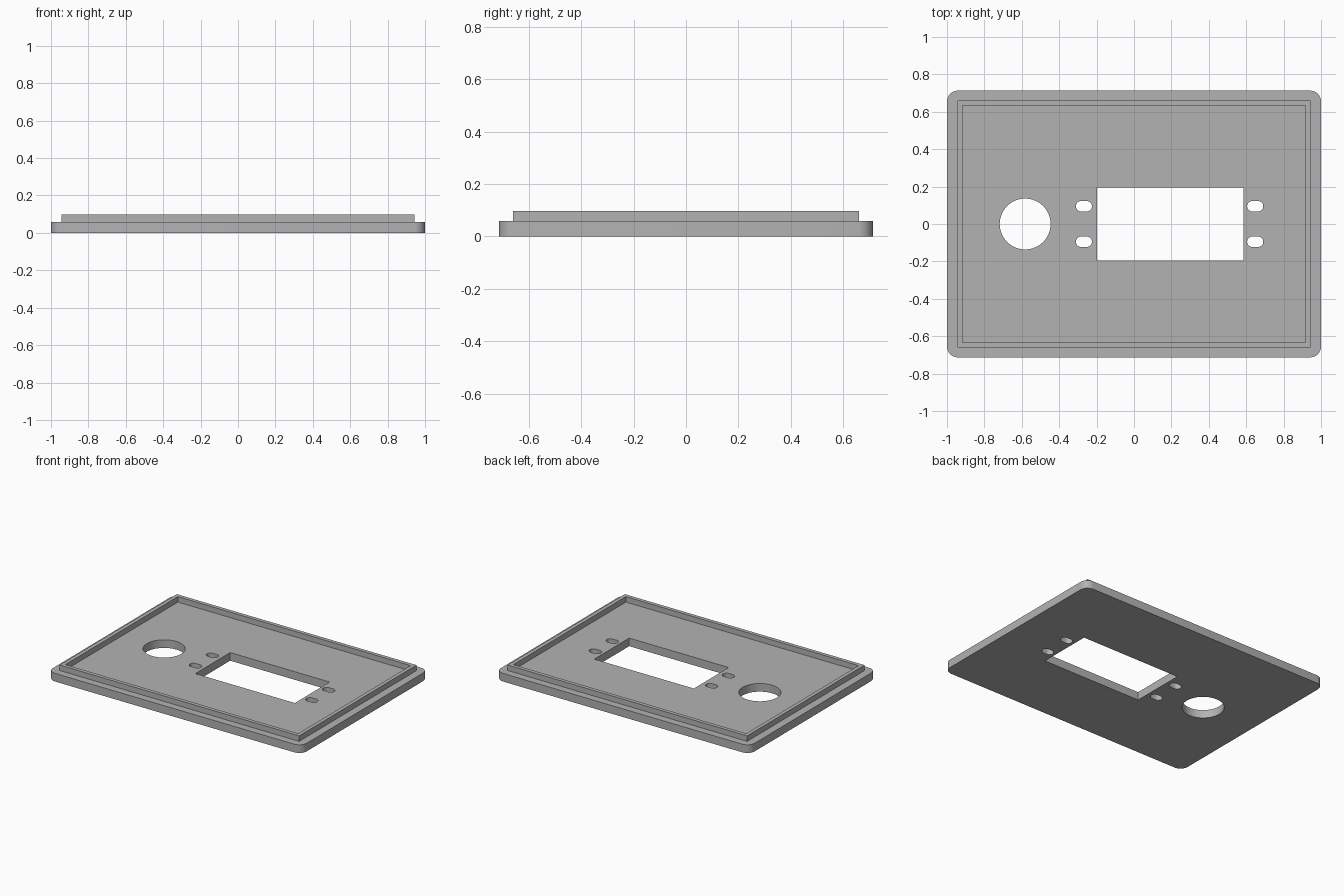
import bpy
import bmesh
from math import cos, sin, pi
from mathutils import Vector

cube = bpy.data.objects.get("Cube")
if cube:
    bpy.data.objects.remove(cube, do_unlink=True)

PLATE_TOP = 0.058
LIP_TOP = 0.097

grey = bpy.data.materials.new("plain_grey")
grey.use_nodes = True
grey.diffuse_color = (0.45, 0.45, 0.45, 1)
grey.node_tree.nodes["Principled BSDF"].inputs["Base Color"].default_value = grey.diffuse_color


def rounded_rect(cx, cy, hx, hy, radius=0.0, steps=8):
    """Outline of a rectangle (half sizes hx, hy) with optional round corners."""
    points = []
    for i, (sx, sy) in enumerate(((1, 1), (-1, 1), (-1, -1), (1, -1))):
        corner = Vector((cx + sx * (hx - radius), cy + sy * (hy - radius)))
        if radius == 0:
            points.append(corner)
            continue
        for k in range(steps + 1):
            a = (i + k / steps) * pi / 2
            points.append(corner + radius * Vector((cos(a), sin(a))))
    return points


def circle(cx, cy, radius, steps=64):
    return [Vector((cx + radius * cos(2 * pi * k / steps),
                    cy + radius * sin(2 * pi * k / steps))) for k in range(steps)]


def slot(cx, cy, hx, hy, steps=12):
    """Outline of a horizontal slot with semicircular ends."""
    points = []
    for side, start in ((1, -pi / 2), (-1, pi / 2)):
        for k in range(steps + 1):
            a = start + pi * k / steps
            points.append(Vector((cx + side * (hx - hy) + hy * cos(a), cy + hy * sin(a))))
    return points


def extruded_part(name, outlines, z0, z1):
    """Fill the first outline, leaving the others as holes, and extrude it."""
    bm = bmesh.new()
    for outline in outlines:
        verts = [bm.verts.new((p.x, p.y, z0)) for p in outline]
        for a, b in zip(verts, verts[1:] + verts[:1]):
            bm.edges.new((a, b))
    bmesh.ops.triangle_fill(bm, edges=bm.edges[:], use_beauty=True, normal=(0, 0, 1))
    top = bmesh.ops.extrude_face_region(bm, geom=bm.faces[:], use_keep_orig=True)
    bmesh.ops.translate(bm, vec=(0, 0, z1 - z0),
                        verts=[g for g in top["geom"] if isinstance(g, bmesh.types.BMVert)])
    bmesh.ops.recalc_face_normals(bm, faces=bm.faces[:])
    mesh = bpy.data.meshes.new(name)
    bm.to_mesh(mesh)
    bm.free()
    mesh.materials.append(grey)
    obj = bpy.data.objects.new(name, mesh)
    bpy.context.collection.objects.link(obj)
    bpy.ops.object.select_all(action='DESELECT')
    obj.select_set(True)
    bpy.context.view_layer.objects.active = obj
    bpy.ops.object.shade_smooth_by_angle(angle=pi / 6)
    return obj


# Base plate with a window, a round hole and four mounting slots
holes = [rounded_rect(0.193, 0, 0.392, 0.196), circle(-0.582, 0, 0.136)]
for x in (-0.268, 0.648):
    for y in (-0.095, 0.095):
        holes.append(slot(x, y, 0.043, 0.028))
extruded_part("base_plate", [rounded_rect(0, 0, 1.0, 0.713, 0.058)] + holes, 0, PLATE_TOP)

# Raised square-cornered lip, sunk slightly into the plate
extruded_part("raised_lip", [rounded_rect(0, 0, 0.944, 0.66),
                             rounded_rect(0, 0, 0.917, 0.633)], PLATE_TOP - 0.01, LIP_TOP)
